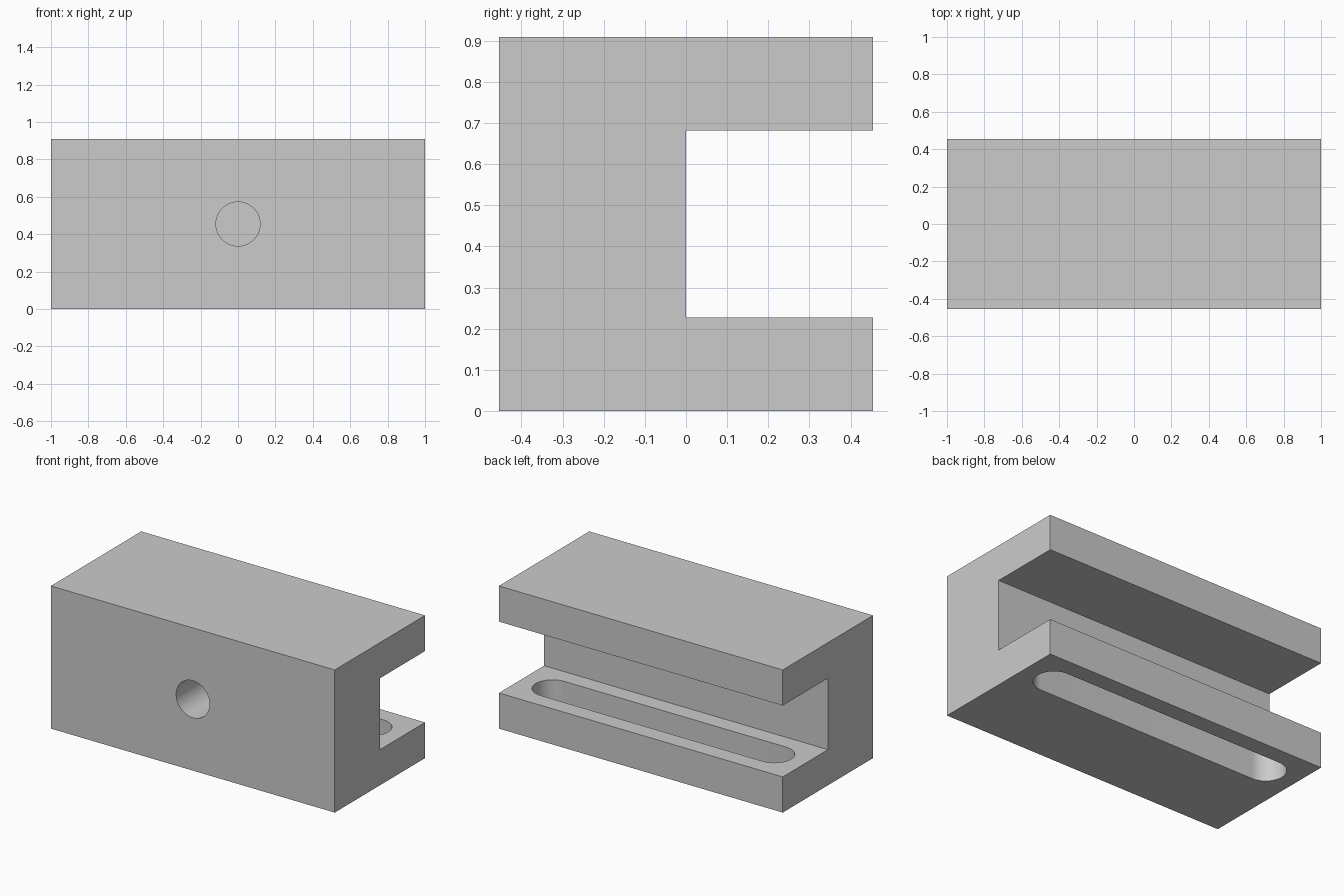
import bpy
import bmesh
from math import sin, cos, pi, radians
from mathutils import Vector

cube = bpy.data.objects.get("Cube")
if cube:
    bpy.data.objects.remove(cube, do_unlink=True)

LENGTH, SIZE = 2.0, 0.909
HALF = SIZE / 2
WALL = SIZE / 4            # flange thickness
BORE = 0.118               # radius of the bore and of the slot ends
REACH = 0.782              # slot end centres, along x
BORE_DEPTH = 0.36

grey = bpy.data.materials.new("plain grey")
grey.use_nodes = True
colour = (0.6, 0.6, 0.6, 1)
grey.diffuse_color = colour
grey.node_tree.nodes["Principled BSDF"].inputs["Base Color"].default_value = colour


def extrude_profile(name, points, direction):
    """Solid made by sweeping a closed outline along a direction."""
    bm = bmesh.new()
    face = bm.faces.new([bm.verts.new(p) for p in points])
    swept = bmesh.ops.extrude_face_region(bm, geom=[face])["geom"]
    verts = [g for g in swept if isinstance(g, bmesh.types.BMVert)]
    bmesh.ops.translate(bm, verts=verts, vec=Vector(direction))
    bmesh.ops.recalc_face_normals(bm, faces=bm.faces)
    mesh = bpy.data.meshes.new(name)
    bm.to_mesh(mesh)
    bm.free()
    mesh.materials.append(grey)
    obj = bpy.data.objects.new(name, mesh)
    bpy.context.collection.objects.link(obj)
    return obj


def arc(cx, cy, start, sweep, steps):
    return [(cx + BORE * cos(start + sweep * i / steps),
             cy + BORE * sin(start + sweep * i / steps)) for i in range(steps + 1)]


# C-shaped channel block, open at the back
section = [(-HALF, 0), (HALF, 0), (HALF, WALL), (0, WALL),
           (0, SIZE - WALL), (HALF, SIZE - WALL), (HALF, SIZE), (-HALF, SIZE)]
block = extrude_profile("channel_block", [(-LENGTH / 2, y, z) for y, z in section],
                        (LENGTH, 0, 0))

# Long rounded slot through the lower flange
outline = arc(REACH, WALL, -pi / 2, pi, 32) + arc(-REACH, WALL, pi / 2, pi, 32)
slot = extrude_profile("slot_cutter", [(x, y, -0.05) for x, y in outline],
                       (0, 0, WALL + 0.1))

# Blind round bore in the front face
ring = arc(0, HALF, 0, 2 * pi, 64)[:-1]
bore = extrude_profile("bore_cutter", [(x, -HALF - 0.05, z) for x, z in ring],
                       (0, BORE_DEPTH + 0.05, 0))

bpy.ops.object.select_all(action="DESELECT")
bpy.context.view_layer.objects.active = block
block.select_set(True)
for cutter in (slot, bore):
    cutter.hide_render = True
    cut = block.modifiers.new(cutter.name, "BOOLEAN")
    cut.operation = "DIFFERENCE"
    cut.solver = "EXACT"
    cut.object = cutter
    bpy.ops.object.modifier_apply(modifier=cut.name)
    bpy.data.objects.remove(cutter, do_unlink=True)

bpy.ops.object.shade_smooth_by_angle(angle=radians(30))
